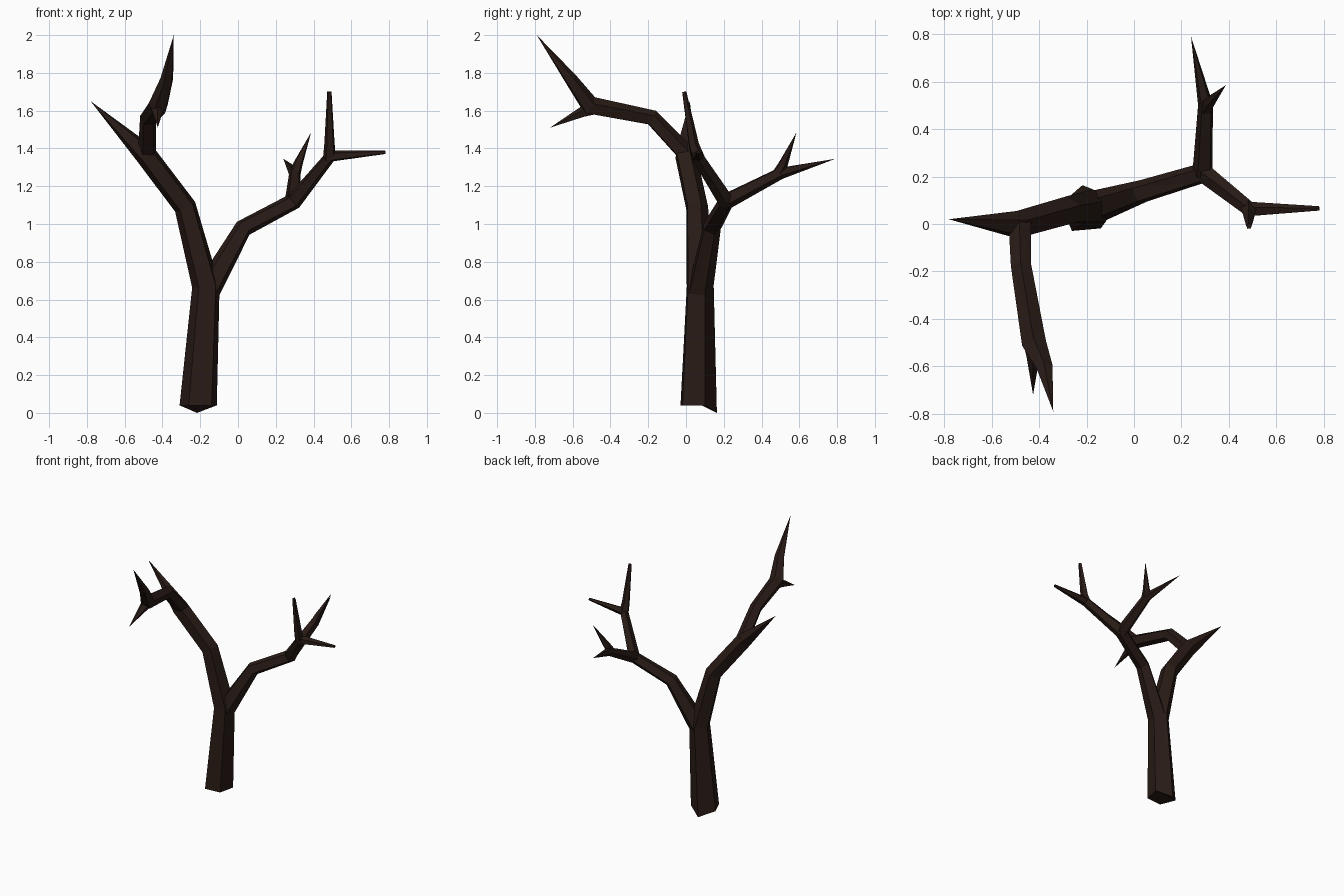
import bpy, bmesh, math
from mathutils import Vector, Matrix

if "Cube" in bpy.data.objects:
    bpy.data.objects.remove(bpy.data.objects["Cube"])

SIDES = 5
bark = bpy.data.materials.new("dark_bark")
bark.diffuse_color = (0.022, 0.011, 0.008, 1)
bark.use_nodes = True
bark.node_tree.nodes["Principled BSDF"].inputs["Base Color"].default_value = bark.diffuse_color


def limb(name, path, phase=95, base_drop=0.0):
    """Five-sided tapered tube through (x, y, z, radius) points; radius 0 makes a point."""
    pts = [Vector(p[:3]) for p in path]
    dirs = [(b - a).normalized() for a, b in zip(pts, pts[1:])]
    tans = [dirs[0]] + [(a + b).normalized() for a, b in zip(dirs, dirs[1:])] + [dirs[-1]]
    if base_drop:
        tans[0] = Vector((0, 0, 1))
    bm = bmesh.new()
    rings = []
    frame = Vector((0, 0, 1)).rotation_difference(tans[0])
    for i, (p, t) in enumerate(zip(pts, tans)):
        if i:
            frame = tans[i - 1].rotation_difference(t) @ frame
        ring = []
        for k in range(SIDES):
            a = math.radians(phase + 360 * k / SIDES)
            ring.append(bm.verts.new(p + frame @ Vector((math.cos(a), math.sin(a), 0)) * path[i][3]))
        rings.append(ring)
    rings[0][0].co.z -= base_drop
    for r0, r1 in zip(rings, rings[1:]):
        for k in range(SIDES):
            n = (k + 1) % SIDES
            bm.faces.new((r0[k], r0[n], r1[n], r1[k]))
    bm.faces.new(rings[0][::-1])
    bm.faces.new(rings[-1])
    bmesh.ops.remove_doubles(bm, verts=bm.verts, dist=0.0005)
    bmesh.ops.triangulate(bm, faces=bm.faces)
    bmesh.ops.recalc_face_normals(bm, faces=bm.faces)
    me = bpy.data.meshes.new(name)
    bm.to_mesh(me)
    bm.free()
    me.materials.append(bark)
    ob = bpy.data.objects.new(name, me)
    bpy.context.collection.objects.link(ob)
    return ob


# Trunk running on into the left main branch and its pointed end
limb("trunk_and_left_branch", [
    (-0.208, 0.06, 0.04, 0.104), (-0.168, 0.07, 0.67, 0.077),
    (-0.278, 0.055, 1.09, 0.062), (-0.49, -0.005, 1.37, 0.06),
    (-0.78, 0.02, 1.65, 0)], base_drop=0.04)

# Forward-reaching limb on the left, with its short fork
limb("front_limb", [
    (-0.48, 0.0, 1.37, 0.05), (-0.475, -0.18, 1.56, 0.045),
    (-0.42, -0.51, 1.625, 0.054), (-0.375, -0.61, 1.765, 0.036),
    (-0.34, -0.79, 2.0, 0)])
limb("front_limb_fork", [
    (-0.43, -0.47, 1.62, 0.045), (-0.425, -0.55, 1.59, 0.03), (-0.425, -0.72, 1.51, 0)])

# Right main branch, bending up to the blunt side twig
limb("right_branch", [
    (-0.165, 0.07, 0.64, 0.072), (0.03, 0.135, 0.98, 0.05),
    (0.295, 0.215, 1.12, 0.046), (0.49, 0.06, 1.36, 0.034),
    (0.78, 0.065, 1.38, 0.01)])
limb("upright_twig", [
    (0.485, 0.065, 1.345, 0.036), (0.485, 0.04, 1.42, 0.029), (0.484, -0.01, 1.70, 0.012)])

# Back limb on the right, with two pointed ends
limb("back_limb", [
    (0.29, 0.21, 1.12, 0.045), (0.302, 0.5, 1.27, 0.033), (0.24, 0.79, 1.345, 0)])
limb("back_limb_fork", [
    (0.302, 0.48, 1.26, 0.03), (0.318, 0.515, 1.32, 0.026), (0.387, 0.585, 1.485, 0)])
